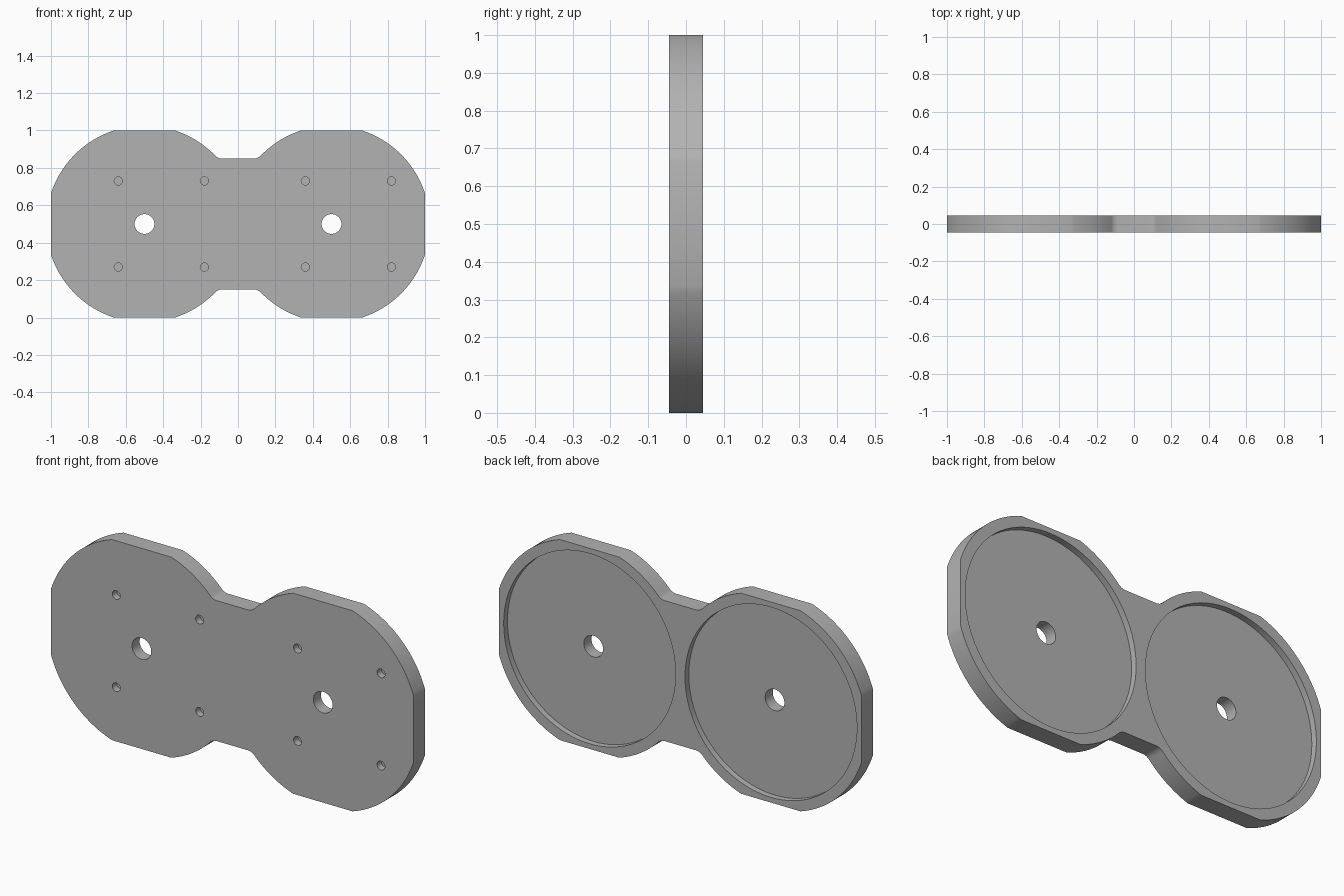
import bpy, bmesh, math
from mathutils import Vector, Matrix

cube = bpy.data.objects.get("Cube")
if cube:
    bpy.data.objects.remove(cube, do_unlink=True)

THICK = 0.09       # plate thickness along y
R = 0.526          # lobe radius
LOBE_X = 0.5       # lobe centre, also half the plate height
NECK = 0.35        # half height of the neck
FILLET = 0.05      # neck fillet radius

grey = bpy.data.materials.new("steel_grey")
grey.use_nodes = True
colour = (0.45, 0.45, 0.45, 1)
grey.diffuse_color = colour
grey.node_tree.nodes["Principled BSDF"].inputs["Base Color"].default_value = colour


def arc(cx, cz, r, start, end, n):
    return [(cx + r * math.cos(start + (end - start) * i / n),
             cz + r * math.sin(start + (end - start) * i / n)) for i in range(n + 1)]


def make_object(name, bm):
    bmesh.ops.recalc_face_normals(bm, faces=bm.faces)
    mesh = bpy.data.meshes.new(name)
    bm.to_mesh(mesh)
    bm.free()
    mesh.materials.append(grey)
    obj = bpy.data.objects.new(name, mesh)
    bpy.context.collection.objects.link(obj)
    return obj


# One quarter of the outline: neck fillet, lobe arc, top flat, lobe arc, end flat
fz = NECK + FILLET
fx = LOBE_X - math.sqrt((R + FILLET) ** 2 - fz ** 2)
toward = math.atan2(-fz, LOBE_X - fx)
flat = math.asin(LOBE_X / R)
quarter = arc(fx, fz, FILLET, -math.pi / 2, toward, 8)
quarter += arc(LOBE_X, 0, R, toward + math.pi, math.pi - flat, 16)[1:]
quarter += arc(LOBE_X, 0, R, flat, math.pi / 2 - flat, 24)

# Mirror the quarter into the full outline
half = quarter + [(x, -z) for x, z in reversed(quarter)]
outline = half + [(-x, z) for x, z in reversed(half)]

# Plate body
bm = bmesh.new()
face = bm.faces.new([bm.verts.new((x, -THICK / 2, z + LOBE_X)) for x, z in outline])
side = bmesh.ops.extrude_face_region(bm, geom=[face])
bmesh.ops.translate(bm, vec=Vector((0, THICK, 0)),
                    verts=[v for v in side["geom"] if isinstance(v, bmesh.types.BMVert)])
plate = make_object("mounting_plate", bm)


def cut(name, holes, radius, y0, y1, segments):
    """Cut round holes, running from y0 to y1, into the plate."""
    bm = bmesh.new()
    for x, z in holes:
        place = Matrix.Translation((x, (y0 + y1) / 2, z)) @ Matrix.Rotation(math.pi / 2, 4, 'X')
        bmesh.ops.create_cone(bm, cap_ends=True, segments=segments, radius1=radius,
                              radius2=radius, depth=y1 - y0, matrix=place)
    cutter = make_object(name, bm)
    mod = plate.modifiers.new(name, 'BOOLEAN')
    mod.operation = 'DIFFERENCE'
    mod.solver = 'EXACT'
    mod.object = cutter
    bpy.context.view_layer.objects.active = plate
    bpy.ops.object.modifier_apply(modifier=name)
    bpy.data.objects.remove(cutter, do_unlink=True)


bpy.ops.object.select_all(action='DESELECT')
plate.select_set(True)
lobes = [(-LOBE_X, LOBE_X), (LOBE_X, LOBE_X)]
screws = [(x, z) for x in (-0.64, -0.18, 0.36, 0.82) for z in (0.27, 0.73)]

# Round recesses in the back, through holes, blind screw holes in the front
cut("back_recesses", lobes, 0.474, THICK / 2 - 0.03, THICK, 128)
cut("centre_holes", lobes, 0.053, -THICK, THICK, 48)
cut("screw_holes", screws, 0.022, -THICK, -THICK / 2 + 0.035, 24)

bpy.ops.object.shade_smooth_by_angle(angle=math.radians(20))
